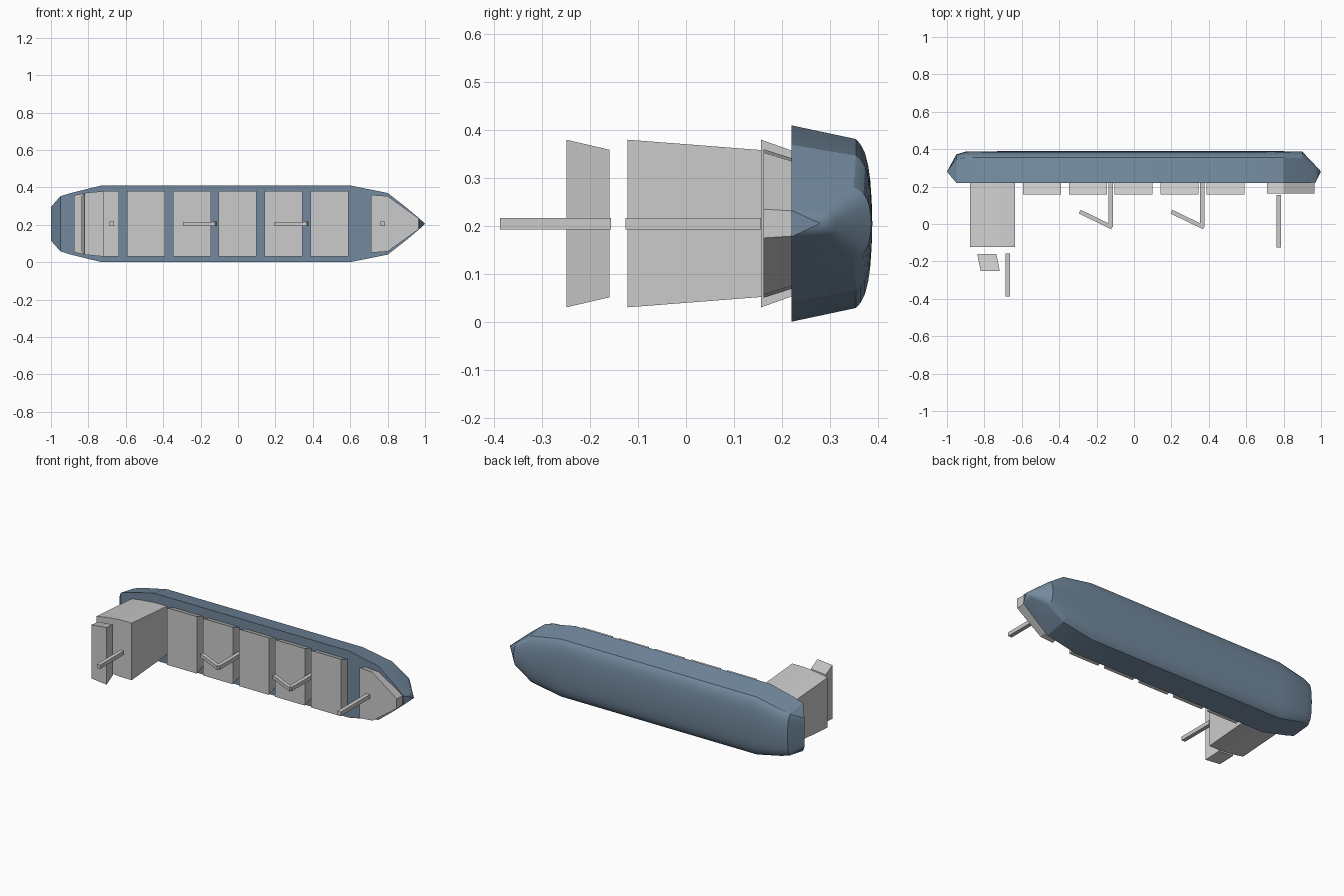
import bpy, bmesh, math
from mathutils import Matrix

if "Cube" in bpy.data.objects:
    bpy.data.objects.remove(bpy.data.objects["Cube"])

ZC = 0.205  # centreline height: the ship lies on its side, deck towards -y

hull_mat = bpy.data.materials.new("hull_blue")
hull_mat.diffuse_color = (0.17, 0.25, 0.34, 1)
hull_mat.use_nodes = True
hull_mat.node_tree.nodes["Principled BSDF"].inputs["Base Color"].default_value = hull_mat.diffuse_color


def loft(name, rings, mat=None):
    """Skin closed rings of equal length and cap both ends."""
    bm = bmesh.new()
    vs = [[bm.verts.new(p) for p in r] for r in rings]
    n = len(rings[0])
    for a, b in zip(vs, vs[1:]):
        for i in range(n):
            j = (i + 1) % n
            bm.faces.new((a[i], a[j], b[j], b[i]))
    bm.faces.new(vs[0])
    bm.faces.new(vs[-1])
    bmesh.ops.remove_doubles(bm, verts=bm.verts, dist=1e-4)
    bmesh.ops.recalc_face_normals(bm, faces=bm.faces)
    me = bpy.data.meshes.new(name)
    bm.to_mesh(me)
    bm.free()
    ob = bpy.data.objects.new(name, me)
    bpy.context.collection.objects.link(ob)
    if mat:
        me.materials.append(mat)
    return ob


def house(name, plan, y_top, y_base, base_w, shear=0.0):
    """Deck block from a half plan (x, half width); narrows by base_w at the deck."""
    def ring(y, w, dx):
        side = [(x + dx, y, ZC + h * w) for x, h in plan]
        return side + [(x + dx, y, ZC - h * w) for x, h in reversed(plan)]
    return loft(name, [ring(y_top, 1, 0), ring(y_base, base_w, shear)])


def bar(name, a, b, t):
    """Square bar between two (x, y) points on the centreline."""
    dx, dy = b[0] - a[0], b[1] - a[1]
    length = math.hypot(dx, dy)
    bm = bmesh.new()
    bmesh.ops.create_cube(bm, size=1)
    m = (Matrix.Translation(((a[0] + b[0]) / 2, (a[1] + b[1]) / 2, ZC))
         @ Matrix.Rotation(math.atan2(dy, dx), 4, 'Z')
         @ Matrix.Diagonal((length, t, t, 1)))
    bmesh.ops.transform(bm, matrix=m, verts=bm.verts)
    me = bpy.data.meshes.new(name)
    bm.to_mesh(me)
    bm.free()
    bpy.context.collection.objects.link(bpy.data.objects.new(name, me))


# Hull stations: x, deck half width, deck y, chine y, keel y, chine width ratio
stations = [(-1.0, 0.09, 0.28, 0.28, 0.28, 1.0),
            (-0.95, 0.147, 0.22, 0.345, 0.372, 0.86),
            (-0.90, 0.163, 0.22, 0.354, 0.387, 0.86),
            (-0.73, 0.205, 0.22, 0.355, 0.389, 0.86),
            (0.60, 0.205, 0.22, 0.355, 0.389, 0.86),
            (0.80, 0.165, 0.22, 0.355, 0.389, 0.86),
            (0.90, 0.087, 0.22, 0.35, 0.387, 0.86),
            (0.97, 0.028, 0.22, 0.29, 0.313, 0.86),
            (1.0, 0.0, 0.28, 0.28, 0.28, 0.86)]
bilge = [(1, 0), (0.94, 0.27), (0.83, 0.56), (0.68, 0.75), (0.52, 0.87), (0.27, 0.96)]
rings = []
for x, hw, y0, y1, y2, r in stations:
    half = [(hw, y0)] + [(hw * r * w, y1 + (y2 - y1) * d) for w, d in bilge]
    rings.append([(x, y, ZC + w) for w, y in half] + [(x, y2, ZC)]
                 + [(x, y, ZC - w) for w, y in reversed(half)])
hull = loft("hull", rings, hull_mat)
bpy.context.view_layer.objects.active = hull
hull.select_set(True)
bpy.ops.object.shade_smooth_by_angle(angle=math.radians(18))

# Cargo hatches
for i in range(5):
    x = (i - 2) * 0.245
    house(f"cargo_hatch_{i + 1}", [(x - 0.103, 0.175), (x + 0.1, 0.175)], 0.157, 0.24, 0.83)

# Deckhouse aft, bridge floating above it, and bow house
house("deckhouse", [(-0.877, 0.153), (-0.81, 0.165), (-0.72, 0.175), (-0.637, 0.175)],
      -0.122, 0.24, 0.84)
house("bridge", [(-0.82, 0.165), (-0.77, 0.17), (-0.718, 0.175)],
      -0.25, -0.16, 0.88, -0.018)
house("bow_house", [(0.712, 0.155), (0.80, 0.148), (0.965, 0.03)], 0.162, 0.235, 0.85)

# Masts
bar("aft_mast", (-0.676, -0.388), (-0.676, -0.157), 0.024)
bar("bow_mast", (0.775, -0.126), (0.775, 0.156), 0.024)

# Cranes
for i, x in enumerate((-0.125, 0.365)):
    bar(f"crane_post_{i + 1}", (x, -0.015), (x, 0.24), 0.024)
    bar(f"crane_arm_{i + 1}", (x + 0.008, -0.018), (x - 0.165, 0.066), 0.022)
